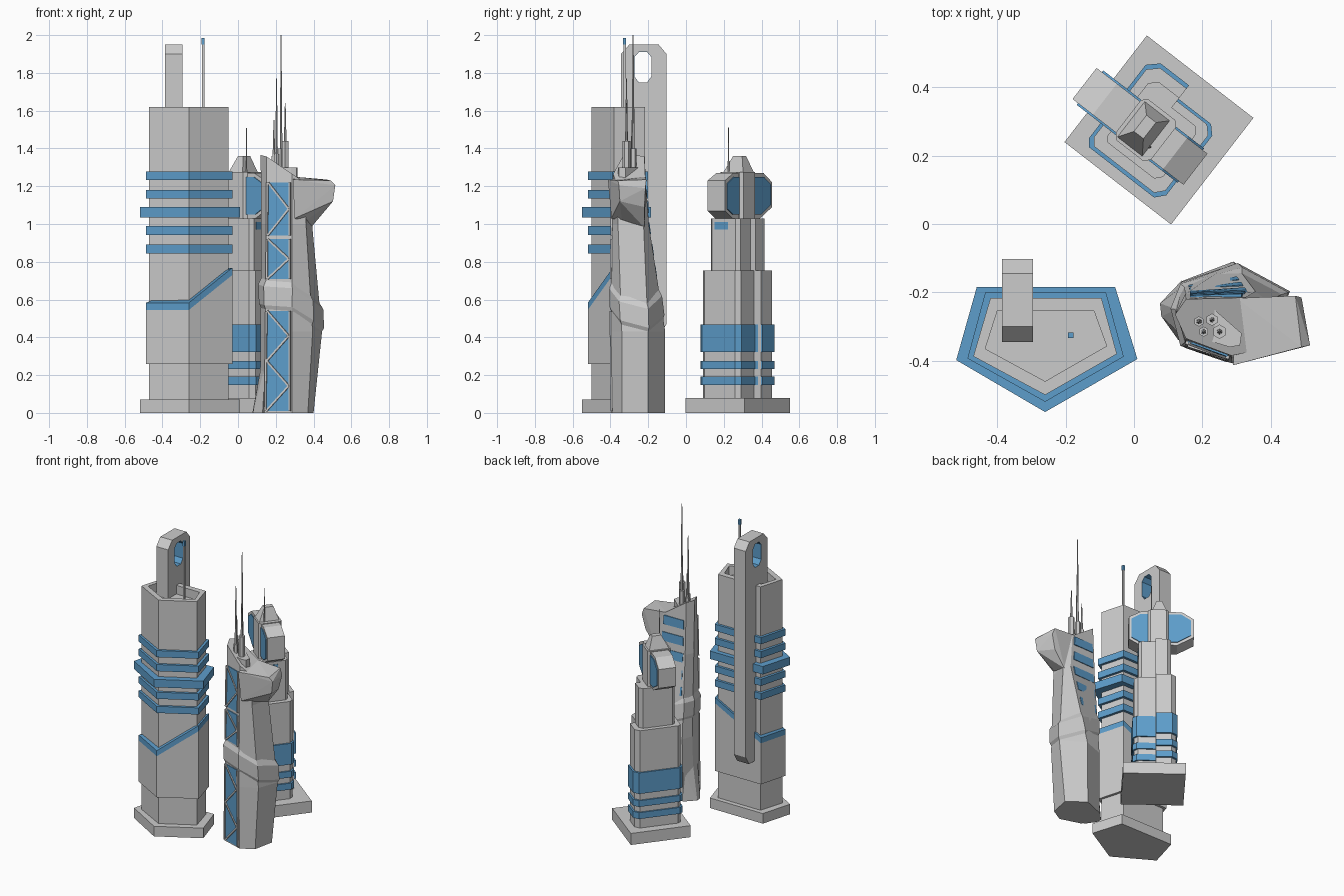
import bpy, bmesh, math
from mathutils import Vector as V

if "Cube" in bpy.data.objects:
    bpy.data.objects.remove(bpy.data.objects["Cube"])

blue = bpy.data.materials.new("blue_glass")
blue.diffuse_color = (0.11, 0.34, 0.60, 1)
blue.use_nodes = True
blue.node_tree.nodes["Principled BSDF"].inputs["Base Color"].default_value = blue.diffuse_color

def finish(name, bm, mat=None):
    bmesh.ops.recalc_face_normals(bm, faces=bm.faces)
    me = bpy.data.meshes.new(name)
    bm.to_mesh(me)
    bm.free()
    ob = bpy.data.objects.new(name, me)
    bpy.context.collection.objects.link(ob)
    if mat:
        me.materials.append(mat)
    return ob

def loft(name, rings, mat=None, caps=True):
    bm = bmesh.new()
    vs = [[bm.verts.new(p) for p in r] for r in rings]
    n = len(vs[0])
    for a, b in zip(vs, vs[1:]):
        for i in range(n):
            j = (i + 1) % n
            bm.faces.new((a[i], a[j], b[j], b[i]))
    if caps:
        bm.faces.new(vs[0])
        bm.faces.new(vs[-1])
    return finish(name, bm, mat)

def at(plan, z):
    return [(p[0], p[1], z) for p in plan]

def prism(name, plan, z0, z1, mat=None):
    return loft(name, [at(plan, z0), at(plan, z1)], mat)

def hull(name, pts, mat=None):
    bm = bmesh.new()
    for p in pts:
        bm.verts.new(p)
    r = bmesh.ops.convex_hull(bm, input=bm.verts)
    bmesh.ops.delete(bm, geom=list({g for g in r["geom_interior"] if isinstance(g, bmesh.types.BMVert)}), context='VERTS')
    bmesh.ops.dissolve_limit(bm, angle_limit=0.02, verts=bm.verts, edges=bm.edges)
    return finish(name, bm, mat)

def ngon(x, y, r, n=6):
    return [(x + r * math.cos(2 * math.pi * (i + .5) / n), y + r * math.sin(2 * math.pi * (i + .5) / n)) for i in range(n)]

def spike(name, x, y, r, z0, z1):
    loft(name, [at(ngon(x, y, r), z0), at(ngon(x, y, r * .3), z1)])

# ---- Pentagon tower (left) ----
OUT = [(-.26, -.55), (.01, -.395), (-.055, -.185), (-.46, -.185), (-.52, -.398)]
MID = [(-.26, -.52), (-.03, -.388), (-.082, -.20), (-.435, -.20), (-.487, -.393)]
BODY = [(-.26, -.50), (-.05, -.38), (-.095, -.217), (-.42, -.217), (-.47, -.387)]
RIM = [(-.26, -.46), (-.08, -.357), (-.117, -.255), (-.40, -.255), (-.435, -.365)]
prism("pentagon_base", OUT, 0, .07)
loft("pentagon_body", [at(BODY, .07), at(BODY, 1.62), at(RIM, 1.62), at(RIM, 1.56)])
slope = [.545, .73, .73, .545, .545]
tops = [(p[0], p[1], z) for p, z in zip(MID, slope)]
loft("pentagon_skirt", [at(MID, .26), tops])
loft("pentagon_slanted_band", [tops, [(x, y, z + .038) for x, y, z in tops]], blue)
for z in (.845, .943, 1.135, 1.232):
    prism("pentagon_band", MID, z, z + .046, blue)
prism("pentagon_wide_band", OUT, 1.035, 1.09, blue)

# Back fin with a chamfered eye through its top
X0, X1 = -.386, -.295
def yz(prof, x):
    return [(x, y, z) for y, z in prof]
fin_prof = [(-.345, 1.5), (-.345, 1.90), (-.30, 1.95), (-.145, 1.95), (-.103, 1.90),
            (-.103, .47), (-.14, .41), (-.25, .41), (-.25, 1.5)]
eye = [(-.275, 1.78), (-.275, 1.885), (-.25, 1.912), (-.205, 1.912), (-.182, 1.885), (-.182, 1.78), (-.205, 1.748), (-.25, 1.748)]
fin = loft("pentagon_fin", [yz(fin_prof, X0), yz(fin_prof, X1)])
cutter = loft("fin_eye_cutter", [yz(eye, X0 - .1), yz(eye, X1 + .1)])
cutter.hide_render = True
cutter.hide_viewport = False
cutter.display_type = 'WIRE'
m = fin.modifiers.new("eye", 'BOOLEAN')
m.operation, m.solver, m.object = 'DIFFERENCE', 'EXACT', cutter
dg = bpy.context.evaluated_depsgraph_get()
fin_mesh = bpy.data.meshes.new_from_object(fin.evaluated_get(dg))
fin.modifiers.clear()
fin.data = fin_mesh
bpy.data.objects.remove(cutter)
small = [(-.2285 + (y + .2285) * .97, 1.83 + (z - 1.83) * .98) for y, z in eye]
loft("fin_eye_lining", [yz(eye, X0), yz(small, X0), yz(small, X1), yz(eye, X1)], blue, caps=False)
prism("pentagon_mast", ngon(-.185, -.325, .009, 4), 1.55, 1.95)
prism("pentagon_mast_tip", ngon(-.185, -.325, .011, 4), 1.95, 1.985, blue)

# ---- Notched square tower (back), local axes u, v ----
A = math.radians(-37.7)
def w(u, v, c=(.06, .275)):
    return (c[0] + u * math.cos(A) - v * math.sin(A), c[1] + u * math.sin(A) + v * math.cos(A))
BAND = [(-.12, -.157), (.12, -.157), (.144, -.13), (.144, .09), (.12, .115), (0, .115),
        (0, .165), (-.105, .165), (-.137, .135), (-.137, -.135)]
def square(k):
    return [w(u * k, v * k) for u, v in BAND]
prism("square_base", [w(u, v, (.073, .275)) for u, v in ((-.197, -.197), (.197, -.197), (.197, .197), (-.197, .197))], 0, .08)
prism("square_shaft", square(.93), .08, .755)
prism("square_upper_shaft", square(.72), .755, 1.03)
for z0, z1 in ((.148, .192), (.232, .275), (.322, .468)):
    prism("square_band", square(1), z0, z1, blue)
prism("square_upper_window", [w(.09, -.075), w(.107, -.075), w(.107, .015), w(.09, .015)], .97, 1.01, blue)

# Overhanging head with glazed sides
head = [(-.245, 1.09), (-.245, 1.22), (-.17, 1.27), (.09, 1.27), (.165, 1.23), (.165, 1.07), (.10, 1.03), (-.14, 1.03)]
def uz(prof, v):
    return [(*w(u, v), z) for u, z in prof]
loft("square_head", [uz(head, -.075), uz(head, .04)])
prism("head_core", [w(u, v) for u, v in ((-.07, -.092), (.03, -.092), (.045, -.075), (.045, .045), (.03, .06), (-.07, .06), (-.085, .045), (-.085, -.075))], 1.025, 1.275)
panes = ([(-.225, 1.10), (-.225, 1.21), (-.165, 1.25), (-.08, 1.25), (-.08, 1.05), (-.14, 1.05)],
         [(.04, 1.05), (.04, 1.25), (.09, 1.25), (.148, 1.215), (.148, 1.08), (.10, 1.05)])
for pane in panes:
    loft("head_glass", [uz(pane, -.081), uz(pane, .046)], blue)
loft("head_cap", [[(*w(u, v), 1.27) for u, v in ((-.075, -.085), (.02, -.085), (.02, .05), (-.075, .05))],
                  [(*w(u, v), 1.36) for u, v in ((-.045, -.04), (-.01, -.04), (-.01, .02), (-.045, .02))]])
spike("head_aerial", .045, .225, .005, 1.26, 1.51)

# ---- Faceted tower (right), lofted from plan sections ----
SEC = [(0, [(.14, -.345), (.285, -.39), (.37, -.34), (.40, -.20), (.285, -.112), (.14, -.17), (.115, -.25)]),
       (.43, [(.145, -.35), (.285, -.397), (.395, -.34), (.445, -.20), (.29, -.11), (.145, -.165), (.12, -.24)]),
       (1.0, [(.15, -.345), (.285, -.39), (.36, -.36), (.392, -.225), (.355, -.197), (.15, -.205), (.122, -.26)]),
       (1.37, [(.152, -.335), (.285, -.385), (.36, -.37), (.37, -.23), (.325, -.215), (.152, -.22), (.12, -.265)])]
def corner(i, z):
    for (z0, a), (z1, b) in zip(SEC, SEC[1:]):
        if z <= z1:
            t = (z - z0) / (z1 - z0)
            return V((*V(a[i]).lerp(V(b[i]), t), z))
def top_z(p):
    return 1.365 - max(0, p[0] - .14) * .68
rings = [at(p, z) for z, p in SEC[:3]] + [[(p[0], p[1], top_z(p)) for p in SEC[3][1]]]
loft("faceted_body", rings)

def panel(name, i, j, t0, t1, z0, z1, mat, out=.005):
    q = [corner(i, z).lerp(corner(j, z), t) for t, z in ((t0, z0), (t1, z0), (t1, z1), (t0, z1))]
    n = (q[1] - q[0]).cross(q[3] - q[0]).normalized() * out
    loft(name, [[p - n for p in q], [p + n for p in q]], mat)

def strut(a, b, r=.005):
    d = (b - a).normalized()
    s = d.cross(V((.4, .9, 0))).normalized() * r
    n = d.cross(s).normalized() * r
    loft("glass_strut", [[p + s + n, p + s - n, p - s - n, p - s + n] for p in (a, b)])

# Front glazing with zigzag struts
for z0, z1, k in ((.01, .54, 4), (.71, .92, 2), (.94, 1.22, 2)):
    panel("faceted_front_glass", 0, 1, .06, .92, z0, z1, blue)
    zs = [z0 + (z1 - z0) * i / k for i in range(k + 1)]
    pts = [corner(0, z).lerp(corner(1, z), (.08, .90)[i % 2]) + V((-.002, -.006, 0)) for i, z in enumerate(zs)]
    for a, b in zip(pts, pts[1:]):
        strut(a, b)
    for t in (.05, .93):
        strut(*[corner(0, z).lerp(corner(1, z), t) + V((-.002, -.006, 0)) for z in (z0, z1)])
# Back window strips
for i in range(5):
    z = .72 + .113 * i
    panel("faceted_back_window", 4, 5, .12, .93, z, z + .06, blue)

# Slanted collar
low = [.54, .53, .46, .42, .49, .55, .55]
def collar_ring(k, dz):
    c = V((.26, -.26, 0))
    out = []
    for i, z in enumerate(low):
        p = corner(i, z + dz)
        q = c + (p - c) * k
        out.append((q.x, q.y, z + dz))
    return out
loft("faceted_collar", [collar_ring(.97, 0), collar_ring(1.07, .03), collar_ring(1.10, .13), collar_ring(.97, .17)])

# Flared foot and beak
hull("faceted_foot", [(.076, -.232, 0), (.08, -.27, 0), (.13, -.34, 0), (.14, -.165, 0), (.2, -.25, 0),
                      (.125, -.25, .26), (.145, -.33, .26), (.145, -.18, .2)])
hull("faceted_beak", [(.29, -.413, 1.235), (.49, -.36, 1.23), (.472, -.21, 1.235), (.30, -.217, 1.25),
                      (.515, -.355, 1.205), (.49, -.215, 1.19), (.503, -.35, 1.12), (.465, -.22, 1.09),
                      (.37, -.34, 1.025), (.385, -.22, .98), (.30, -.395, 1.03)])

# Roof deck and aerials
prism("roof_deck", [(.18, -.33), (.20, -.25), (.235, -.25), (.315, -.32), (.31, -.355), (.28, -.36)], 1.18, 1.30)
for x, y, r, z, tip in ((.228, -.28, .018, 1.40, 2.0), (.25, -.315, .021, 1.44, 1.64),
                        (.204, -.315, .015, 1.37, 1.77), (.19, -.285, .015, 1.36, 1.55)):
    prism("aerial_plinth", ngon(x, y, r), 1.25, z)
    spike("aerial", x, y, .008, z, tip)
